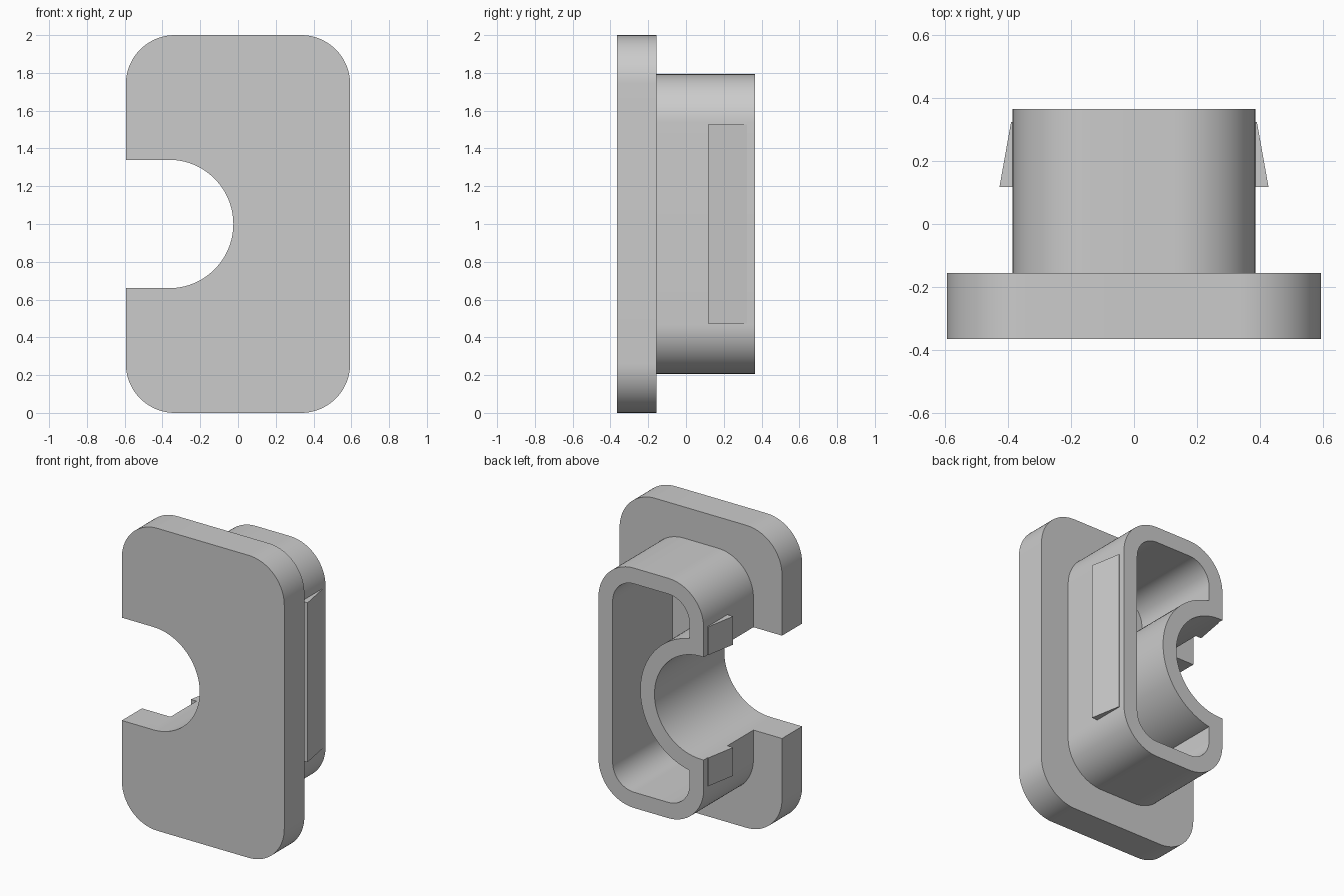
import bpy, bmesh
from math import sin, cos, pi

cube = bpy.data.objects.get("Cube")
if cube:
    bpy.data.objects.remove(cube)

GREY = (0.6, 0.6, 0.6, 1.0)
mat = bpy.data.materials.new("plain grey")
mat.use_nodes = True
mat.diffuse_color = GREY
mat.node_tree.nodes["Principled BSDF"].inputs["Base Color"].default_value = GREY

# Main dimensions
MID = 1.0                                   # height of the centre line
FRONT, STEP, BACK = -0.365, -0.155, 0.365   # depths of plate face, plate back, collar rim
WALL = 0.104
FLOOR = FRONT + WALL
CORNER = 0.26
PLATE_X, COLLAR_X, COLLAR_Z = 0.594, 0.385, 0.793
SLOT_X, SLOT_R = -0.365, 0.34


def arc(cx, cz, r, a0, a1, n=20):
    """Points along an arc, angles in quarter turns."""
    angles = [(a0 + (a1 - a0) * i / n) * pi / 2 for i in range(n + 1)]
    return [(cx + r * cos(a), cz + r * sin(a)) for a in angles]


def rounded_rect(hx, hz, r):
    corners = [(1, 1), (-1, 1), (-1, -1), (1, -1)]
    pts = []
    for q, (sx, sz) in enumerate(corners):
        pts += arc(sx * (hx - r), MID + sz * (hz - r), r, q, q + 1)
    return pts


def prism(name, profile, lo, hi, axis="y"):
    """Extrude a closed profile along y (x, z points) or z (x, y points)."""
    bm = bmesh.new()
    place = (lambda p: (p[0], lo, p[1])) if axis == "y" else (lambda p: (p[0], p[1], lo))
    face = bm.faces.new([bm.verts.new(place(p)) for p in profile])
    new = bmesh.ops.extrude_face_region(bm, geom=[face])["geom"]
    move = (0, hi - lo, 0) if axis == "y" else (0, 0, hi - lo)
    bmesh.ops.translate(bm, vec=move, verts=[v for v in new if isinstance(v, bmesh.types.BMVert)])
    bmesh.ops.recalc_face_normals(bm, faces=bm.faces)
    mesh = bpy.data.meshes.new(name)
    bm.to_mesh(mesh)
    bm.free()
    mesh.materials.append(mat)
    obj = bpy.data.objects.new(name, mesh)
    bpy.context.collection.objects.link(obj)
    return obj


def activate(obj):
    bpy.ops.object.select_all(action="DESELECT")
    obj.select_set(True)
    bpy.context.view_layer.objects.active = obj


def combine(obj, other, operation):
    """Apply a boolean and discard the helper."""
    mod = obj.modifiers.new(operation.lower(), "BOOLEAN")
    mod.operation, mod.object, mod.solver = operation, other, "EXACT"
    activate(obj)
    bpy.ops.object.modifier_apply(modifier=mod.name)
    bpy.data.objects.remove(other)


# Cover body: face plate joined to the collar behind it
body = prism("cover_body", rounded_rect(PLATE_X, MID, CORNER), FRONT, STEP)
collar = prism("collar", rounded_rect(COLLAR_X, COLLAR_Z, CORNER), STEP - 0.05, BACK)
combine(body, collar, "UNION")

# Pocket: hollow of the collar, leaving a curved wall around the slot
pocket = prism("pocket", rounded_rect(COLLAR_X - WALL, COLLAR_Z - WALL, CORNER - WALL), FLOOR, BACK + 0.2)
slot_wall = prism("slot_wall", arc(SLOT_X, MID, SLOT_R + WALL, 0, 4, 96)[:-1], FRONT, BACK + 0.4)
combine(pocket, slot_wall, "DIFFERENCE")
combine(body, pocket, "DIFFERENCE")

# Round-ended slot through the right side
slot_profile = arc(SLOT_X, MID, SLOT_R, -1, 1, 48) + [(-1, MID + SLOT_R), (-1, MID - SLOT_R)]
combine(body, prism("slot", slot_profile, FRONT - 0.2, BACK + 0.2), "DIFFERENCE")

activate(body)
bpy.ops.object.shade_smooth_by_angle(angle=pi / 6)

# Snap clips: wedges on the collar sides, the right one split by the slot
CLIP_H = 0.527
wedge = [(0.35, 0.117), (0.427, 0.117), (0.39, 0.324), (0.35, 0.324)]
mirrored = [(-x, y) for x, y in wedge]
prism("clip_left", wedge, MID - CLIP_H, MID + CLIP_H, "z")
prism("clip_right_upper", mirrored, MID + SLOT_R, MID + CLIP_H, "z")
prism("clip_right_lower", mirrored, MID - CLIP_H, MID - SLOT_R, "z")
